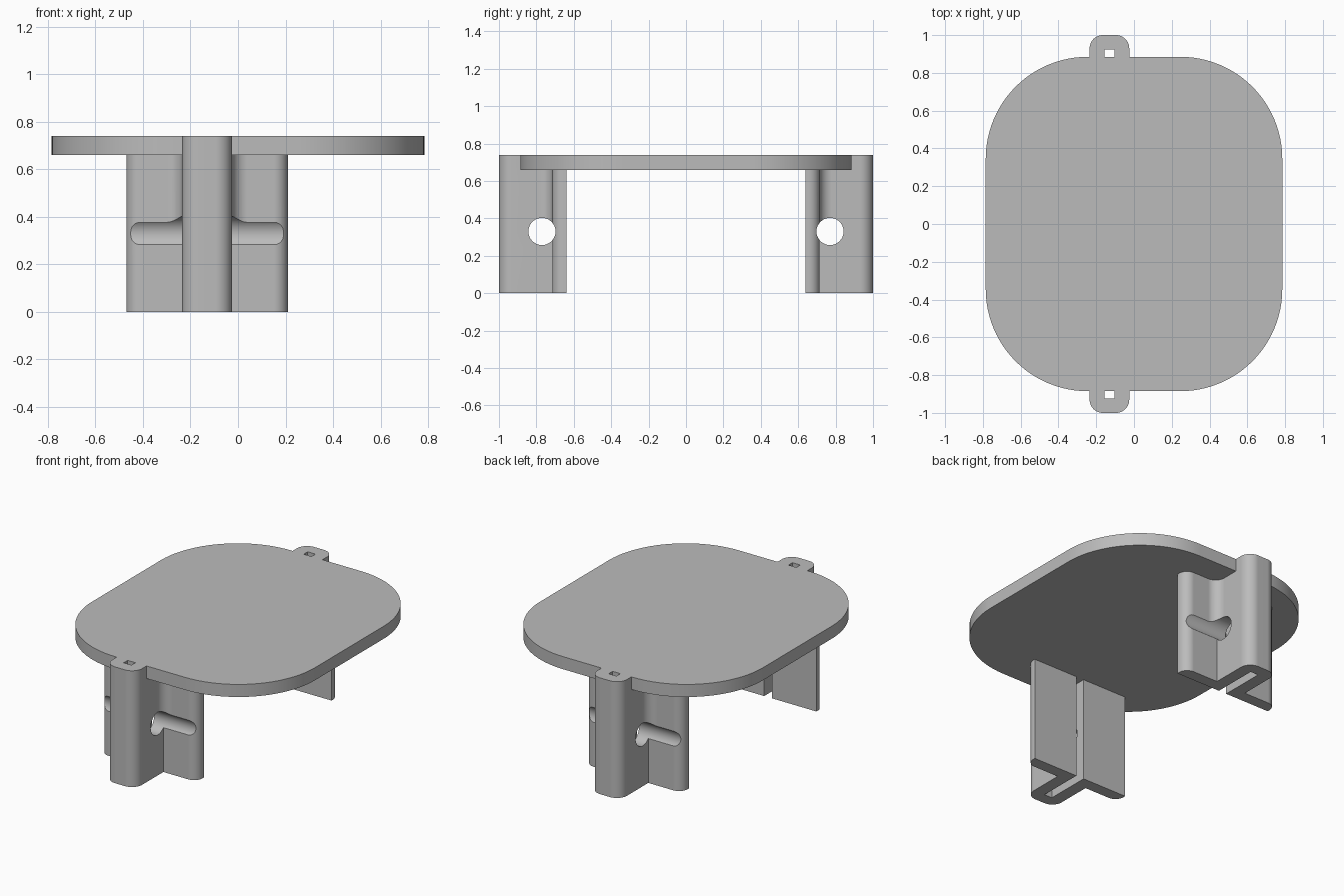
import bpy
import bmesh
import math
from mathutils import Vector

cube = bpy.data.objects.get("Cube")
if cube:
    bpy.data.objects.remove(cube, do_unlink=True)

# Main sizes
CX = -0.13                     # legs and tabs sit off centre
TOP, UNDER = 0.74, 0.66        # tray plate
BORE_Y, BORE_Z, BORE_R = 0.77, 0.33, 0.0725

grey = bpy.data.materials.new("plain grey")
grey.use_nodes = True
grey.diffuse_color = (0.5, 0.5, 0.5, 1)
grey.node_tree.nodes["Principled BSDF"].inputs["Base Color"].default_value = (0.5, 0.5, 0.5, 1)


def rounded(corners, steps=14):
    """Outline from right-angled (x, y, radius) corners."""
    points = []
    for i, (x, y, r) in enumerate(corners):
        p = Vector((x, y))
        if r == 0:
            points.append(p)
            continue
        a = (Vector(corners[i - 1][:2]) - p).normalized()
        b = (Vector(corners[(i + 1) % len(corners)][:2]) - p).normalized()
        centre = p + r * (a + b)
        for k in range(steps + 1):
            t = math.pi / 2 * k / steps
            points.append(centre - r * (b * math.cos(t) + a * math.sin(t)))
    return points


def prism(name, outline, z0, z1):
    bm = bmesh.new()
    face = bm.faces.new([bm.verts.new((p.x, p.y, z0)) for p in outline])
    grown = bmesh.ops.extrude_face_region(bm, geom=[face])["geom"]
    verts = [g for g in grown if isinstance(g, bmesh.types.BMVert)]
    bmesh.ops.translate(bm, verts=verts, vec=(0, 0, z1 - z0))
    bmesh.ops.recalc_face_normals(bm, faces=bm.faces)
    mesh = bpy.data.meshes.new(name)
    bm.to_mesh(mesh)
    bm.free()
    mesh.materials.append(grey)
    obj = bpy.data.objects.new(name, mesh)
    bpy.context.collection.objects.link(obj)
    return obj


def combine(obj, other, operation):
    mod = obj.modifiers.new("cut", "BOOLEAN")
    mod.operation = operation
    mod.solver = "EXACT"
    mod.object = other
    bpy.context.view_layer.objects.active = obj
    bpy.ops.object.modifier_apply(modifier=mod.name)
    bpy.data.objects.remove(other, do_unlink=True)


def leg_outline(side, fillet):
    """Hat shape: two wings and a post with rounded outer corners."""
    half = [(0.34, 0.64, 0), (0.34, 0.715, 0.06), (0.105, 0.715, fillet), (0.105, 1, 0.07)]
    whole = half + [(-x, y, r) for x, y, r in reversed(half)]
    return rounded([(CX + x, side * y, r) for x, y, r in whole])


def make_leg(name, side):
    # Sharp inner corners below the bore, filleted ones above it
    leg = prism(name, leg_outline(side, 0), 0, BORE_Z)
    combine(leg, prism("upper_leg", leg_outline(side, 0.065), BORE_Z, TOP), "UNION")

    # Vertical channel open to the inside
    box = [(CX + x, side * y, 0) for x, y in
           ((-0.0275, 0.5), (0.0275, 0.5), (0.0275, 0.925), (-0.0275, 0.925))]
    combine(leg, prism("channel_cutter", rounded(box), -0.1, 1), "DIFFERENCE")

    # Round bore across the leg, grazing the wings
    bpy.ops.mesh.primitive_cylinder_add(vertices=64, radius=BORE_R, depth=2,
                                        location=(CX, side * BORE_Y, BORE_Z),
                                        rotation=(0, math.pi / 2, 0))
    bore = bpy.context.object
    bore.data.materials.append(grey)
    combine(leg, bore, "DIFFERENCE")
    return leg


# Tray plate with large round corners
W, D, R = 0.785, 0.885, 0.54
tray = prism("tray_with_legs",
             rounded([(-W, -D, R), (W, -D, R), (W, D, R), (-W, D, R)], 24), UNDER, TOP)

# Legs, merged into the plate so the posts end in its tabs
for leg_name, side in (("front_leg", -1), ("back_leg", 1)):
    combine(tray, make_leg(leg_name, side), "UNION")

# Smooth the round parts, keep edges sharp
bpy.ops.object.select_all(action="DESELECT")
tray.select_set(True)
bpy.context.view_layer.objects.active = tray
bpy.ops.object.shade_smooth_by_angle(angle=math.radians(30))
weighted = tray.modifiers.new("flat_faces", "WEIGHTED_NORMAL")
weighted.keep_sharp = True
